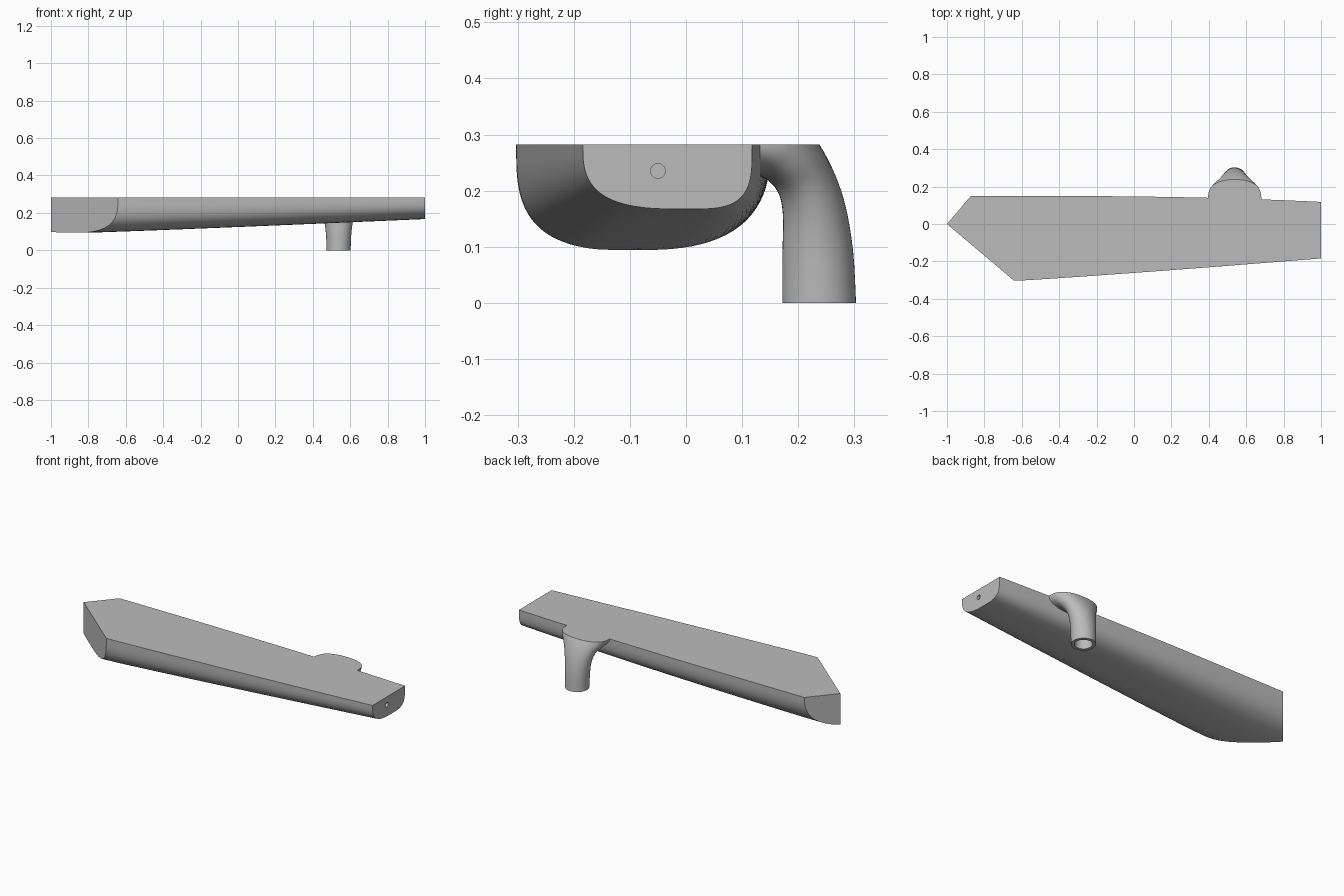
import bpy, bmesh
from math import sin, cos, pi
from mathutils import Vector

if "Cube" in bpy.data.objects:
    bpy.data.objects.remove(bpy.data.objects["Cube"])

TOP = 0.282
grey = bpy.data.materials.new("plain grey")
grey.use_nodes = True
grey.diffuse_color = (0.5, 0.5, 0.5, 1)
grey.node_tree.nodes["Principled BSDF"].inputs["Base Color"].default_value = (0.5, 0.5, 0.5, 1)


def loft(bm, rings, close_ends=True):
    """Skin a list of closed rings with quads."""
    loops = [[bm.verts.new(p) for p in ring] for ring in rings]
    for a, b in zip(loops, loops[1:]):
        for i in range(len(a)):
            j = (i + 1) % len(a)
            bm.faces.new((a[i], a[j], b[j], b[i]))
    if close_ends:
        bm.faces.new(loops[0])
        bm.faces.new(loops[-1])


def slice_off(bm, point, normal):
    """Remove the side the normal points to and cap the cut."""
    geom = bm.verts[:] + bm.edges[:] + bm.faces[:]
    cut = bmesh.ops.bisect_plane(bm, geom=geom, plane_co=point, plane_no=normal,
                                 clear_outer=True, dist=1e-5)["geom_cut"]
    edges = [e for e in cut if isinstance(e, bmesh.types.BMEdge)]
    bmesh.ops.holes_fill(bm, edges=edges)


def finish(bm, name):
    bmesh.ops.recalc_face_normals(bm, faces=bm.faces[:])
    mesh = bpy.data.meshes.new(name)
    bm.to_mesh(mesh)
    bm.free()
    mesh.materials.append(grey)
    obj = bpy.data.objects.new(name, mesh)
    bpy.context.collection.objects.link(obj)
    return obj


def select(obj):
    bpy.ops.object.select_all(action="DESELECT")
    obj.select_set(True)
    bpy.context.view_layer.objects.active = obj


def ramp(x, start, power):
    return max(0, (x - start) / (1 - start)) ** power


def body_section(x):
    """Flat-topped trough section, narrower and shallower toward +x."""
    t = ramp(x, -0.8, 1.08)
    back = 0.15 - 0.032 * ramp(x, -0.6, 2.5)
    front = -0.304 + 0.12 * ramp(x, -0.64, 1.1)
    keel = -0.09 + 0.09 * t
    depth = 0.188 - 0.073 * t
    ring = []
    for i in range(41):
        a = pi * i / 40
        c, s = cos(a), max(0, sin(a))
        n = 2.7 + 0.9 * t if c > 0 else 3.2 - 0.2 * t
        reach = back - keel if c > 0 else front - keel
        ring.append((x, keel + reach * abs(c) ** (2 / n), TOP - depth * s ** (2 / n)))
    return ring


# Tapered body with a pointed end
bm = bmesh.new()
loft(bm, [body_section(-1.1 + 0.1 * i) for i in range(22)])
for corner in ((-0.64, -0.304), (-0.872, 0.15)):
    tip, end = Vector((-1, 0, 0)), Vector((*corner, 0))
    d = end - tip
    normal = Vector((-abs(d.y), d.x if d.y > 0 else -d.x, 0))
    slice_off(bm, tip, normal)
body = finish(bm, "body")

# Small round port in the narrow end
bpy.ops.mesh.primitive_cylinder_add(vertices=32, radius=0.013, depth=0.2,
                                    location=(1, -0.05, 0.235), rotation=(0, pi / 2, 0))
cutter = bpy.context.object
cutter.name = "port_cutter"
cutter.hide_render = True
cutter.data.materials.append(grey)
select(body)
mod = body.modifiers.new("port", "BOOLEAN")
mod.operation = "DIFFERENCE"
mod.object = cutter
bpy.ops.object.modifier_apply(modifier=mod.name)
bpy.data.objects.remove(cutter)

# Curved spout: inner y, z, outer y, z, half width, squareness
stations = [
    (0.172, 0.00, 0.303, 0.00, 0.064, 2),
    (0.172, 0.09, 0.298, 0.09, 0.068, 2),
    (0.173, 0.15, 0.285, 0.17, 0.078, 2),
    (0.167, 0.19, 0.265, 0.23, 0.094, 2.1),
    (0.150, 0.215, 0.238, 0.282, 0.120, 2.3),
    (0.127, 0.226, 0.20, 0.335, 0.140, 2.4),
    (0.080, 0.228, 0.10, 0.36, 0.146, 2.4),
]


def blend(k, steps):
    """Catmull-Rom interpolation through the stations."""
    i, f = divmod(k, steps)
    f /= steps
    pick = lambda j: stations[min(max(j, 0), len(stations) - 1)]
    return [b + 0.5 * f * (c - a + f * (2 * a - 5 * b + 4 * c - d + f * (3 * (b - c) + d - a)))
            for a, b, c, d in zip(pick(i - 1), pick(i), pick(i + 1), pick(i + 2))]


def spout_ring(station, scale=1):
    iy, iz, oy, oz, width, n = station
    ring = []
    for i in range(48):
        a = 2 * pi * i / 48
        c, s = [scale * (1 if v > 0 else -1) * abs(v) ** (2 / n) for v in (cos(a), sin(a))]
        ring.append((0.538 + width * s, (iy + oy) / 2 + c * (oy - iy) / 2,
                     (iz + oz) / 2 + c * (oz - iz) / 2))
    return ring


STEPS = 4
bore = [spout_ring(blend(k, STEPS), 0.72) for k in range(3 * STEPS, -1, -1)]
outside = [spout_ring(blend(k, STEPS)) for k in range(6 * STEPS + 1)]
bm = bmesh.new()
loft(bm, bore + outside)
slice_off(bm, (0, 0, TOP), (0, 0, 1))
slice_off(bm, (0, 0.122, 0), (0, -1, 0))
spout = finish(bm, "spout")

for obj in (body, spout):
    select(obj)
    bpy.ops.object.shade_smooth_by_angle(angle=pi / 6)
